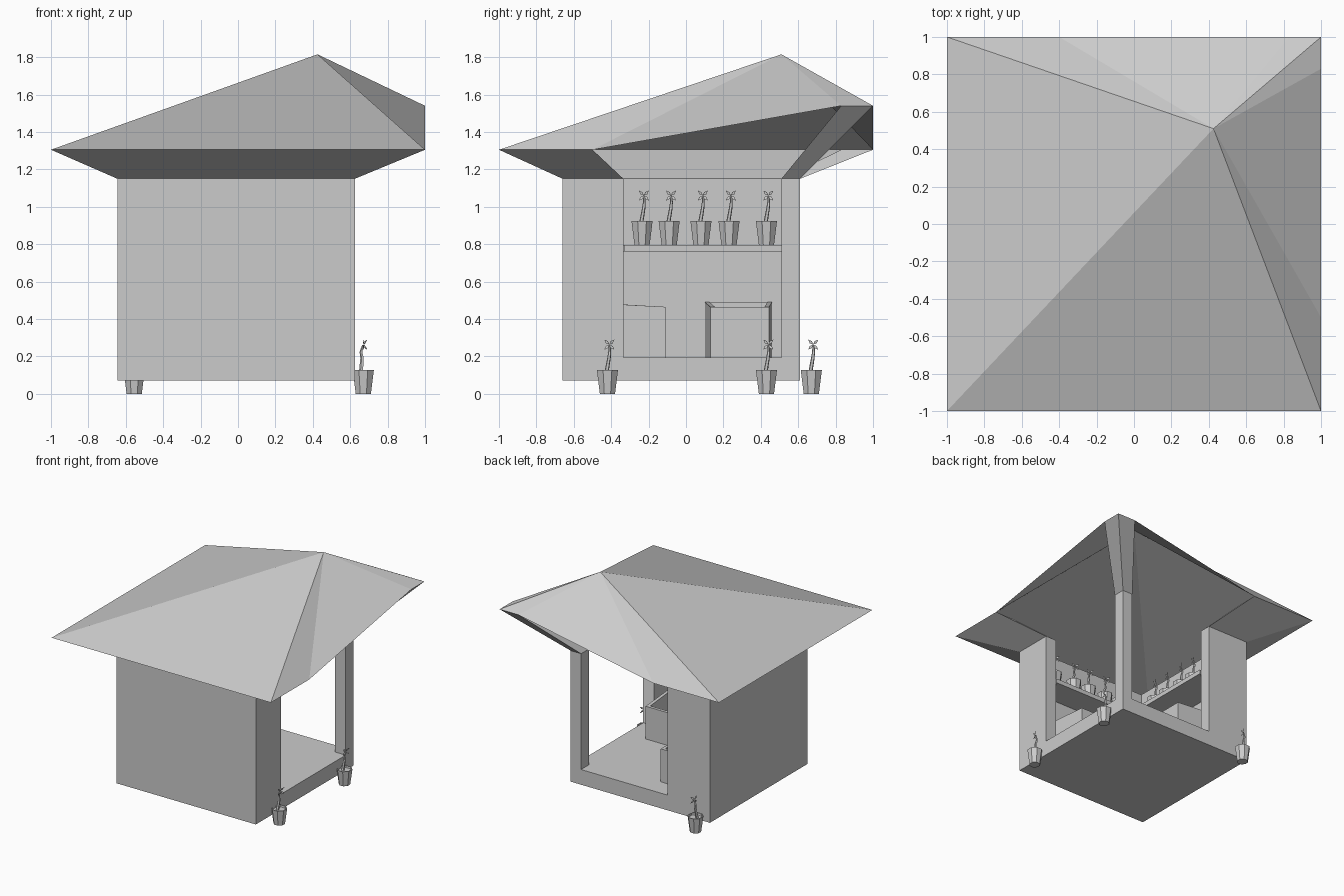
import bpy, bmesh, math
from mathutils import Vector, Matrix

if "Cube" in bpy.data.objects:
    bpy.data.objects.remove(bpy.data.objects["Cube"])

grey = bpy.data.materials.new("light grey")
grey.diffuse_color = (0.6, 0.6, 0.6, 1)
grey.use_nodes = True
grey.node_tree.nodes["Principled BSDF"].inputs["Base Color"].default_value = grey.diffuse_color


def finish(name, bm):
    bmesh.ops.recalc_face_normals(bm, faces=bm.faces)
    me = bpy.data.meshes.new(name)
    bm.to_mesh(me)
    bm.free()
    me.materials.append(grey)
    ob = bpy.data.objects.new(name, me)
    bpy.context.collection.objects.link(ob)
    return ob


def add_loft(bm, sections):
    """Join equal-length closed rings and cap both ends."""
    rings = [[bm.verts.new(p) for p in s] for s in sections]
    n = len(rings[0])
    for a, b in zip(rings, rings[1:]):
        for i in range(n):
            j = (i + 1) % n
            bm.faces.new((a[i], a[j], b[j], b[i]))
    bm.faces.new(rings[0][::-1])
    bm.faces.new(rings[-1])


def loft(name, sections):
    bm = bmesh.new()
    add_loft(bm, sections)
    return finish(name, bm)


def rect(x0, x1, y0, y1, z):
    return [(x0, y0, z), (x1, y0, z), (x1, y1, z), (x0, y1, z)]


def box(name, x0, x1, y0, y1, z0, z1):
    return loft(name, [rect(x0, x1, y0, y1, z) for z in (z0, z1)])


# floor slab
FLOOR, TOP, EAVE, PEAK = 0.195, 1.15, 1.305, 1.54
box("floor_slab", -.645, .625, -.66, .61, .07, FLOOR)


# wall with flared eave, swept round three corners
def wall_section(o, e, ei, i):
    return [(*o, FLOOR), (*o, TOP), (*e, EAVE), (*ei, EAVE), (*i, TOP), (*i, FLOOR)]


loft("wall_and_eave", [
    wall_section((.625, -.335), (1, -.5), (.83, -.5), (.525, -.335)),
    wall_section((.625, -.66), (1, -1), (.83, -.83), (.525, -.56)),
    wall_section((-.645, -.66), (-1, -1), (-.83, -.83), (-.545, -.56)),
    wall_section((-.645, .61), (-1, 1), (-.83, .83), (-.545, .51)),
    wall_section((-.26, .61), (-.4, 1), (-.4, .83), (-.26, .51)),
])

# open corner post flaring up to the raised roof corner
loft("corner_post", [rect(.53, .625, .51, .61, FLOOR),
                     rect(.53, .625, .51, .61, TOP),
                     rect(.83, 1, .83, 1, PEAK)])

# roof sheet fanned from the off-centre apex
bm = bmesh.new()
rim = [bm.verts.new(p) for p in (
    (-1, -1, EAVE), (1, -1, EAVE), (1, -.5, EAVE), (1, .83, PEAK),
    (1, 1, PEAK), (.83, 1, PEAK), (-.4, 1, EAVE), (-1, 1, EAVE))]
apex = bm.verts.new((.425, .51, 1.815))
for a, b in zip(rim, rim[1:] + rim[:1]):
    bm.faces.new((a, b, apex))
finish("roof", bm)

# L-shaped shelf
SHELF = 0.797
shelf = [(-.545, -.56), (.525, -.56), (.525, -.325), (-.25, -.325),
         (-.25, .51), (-.545, .51)]
loft("shelf", [[(x, y, z) for x, y in shelf] for z in (.76, SHELF)])


# open-topped tapered bins standing against the walls
def bin_box(name, swap):
    # u runs out from the wall, v along it
    def ring(z_back, z_front, t):
        pts = [(-.55 + t, .10 + t, z_back), (-.08 - t, .13 + t, z_front),
               (-.08 - t, .445 - t, z_front), (-.55 + t, .46 - t, z_back)]
        return [(v, u - .03, z) if swap else (u, v, z) for u, v, z in pts]
    return loft(name, [ring(FLOOR, FLOOR, 0), ring(.49, .465, 0),
                       ring(.49, .465, .025), ring(.23, .23, .025)])


bin_box("left_bin", False)
bin_box("front_bin", True)


# potted flower: tapered pot, bent stem, four-petal flower
def potted_flower(name, x, y, z, turn=0):
    bm = bmesh.new()

    def ring(cx, cy, cz, r, n):
        return [(cx + r * math.cos(math.tau * (k + .5) / n),
                 cy + r * math.sin(math.tau * (k + .5) / n), cz) for k in range(n)]

    add_loft(bm, [ring(0, 0, 0, .044, 8), ring(0, 0, .127, .061, 8),
                  ring(0, 0, .127, .053, 8), ring(0, 0, .112, .051, 8)])
    add_loft(bm, [ring(-.012, -.006, .11, .012, 5), ring(-.006, .008, .19, .010, 5),
                  ring(-.012, .012, .225, .008, 5), ring(0, .012, .262, .006, 5)])
    c = Vector((0.004, .01, .263))
    for k in range(4):
        a = math.pi / 4 + k * math.pi / 2
        d = Vector((.35 * math.cos(a), math.cos(a), math.sin(a)))
        s = Vector((-.35 * math.sin(a), -math.sin(a), math.cos(a))) * .008
        bm.faces.new([bm.verts.new(p) for p in (
            c, c + d * .018 + s, c + d * .038 + Vector((.008, 0, 0)), c + d * .018 - s)])
    ob = finish(name, bm)
    ob.matrix_world = Matrix.Translation((x, y, z)) @ Matrix.Rotation(turn, 4, 'Z')


for n, (x, y) in enumerate([(.67, -.42), (.67, .43), (-.555, .67)]):
    potted_flower(f"outside_flower_{n}", x, y, 0)
for n, p in enumerate((-.235, -.09, .08, .23, .43)):
    potted_flower(f"left_shelf_flower_{n}", -.41, p, SHELF)
    potted_flower(f"front_shelf_flower_{n}", p + .02, -.44, SHELF, math.pi / 2)
